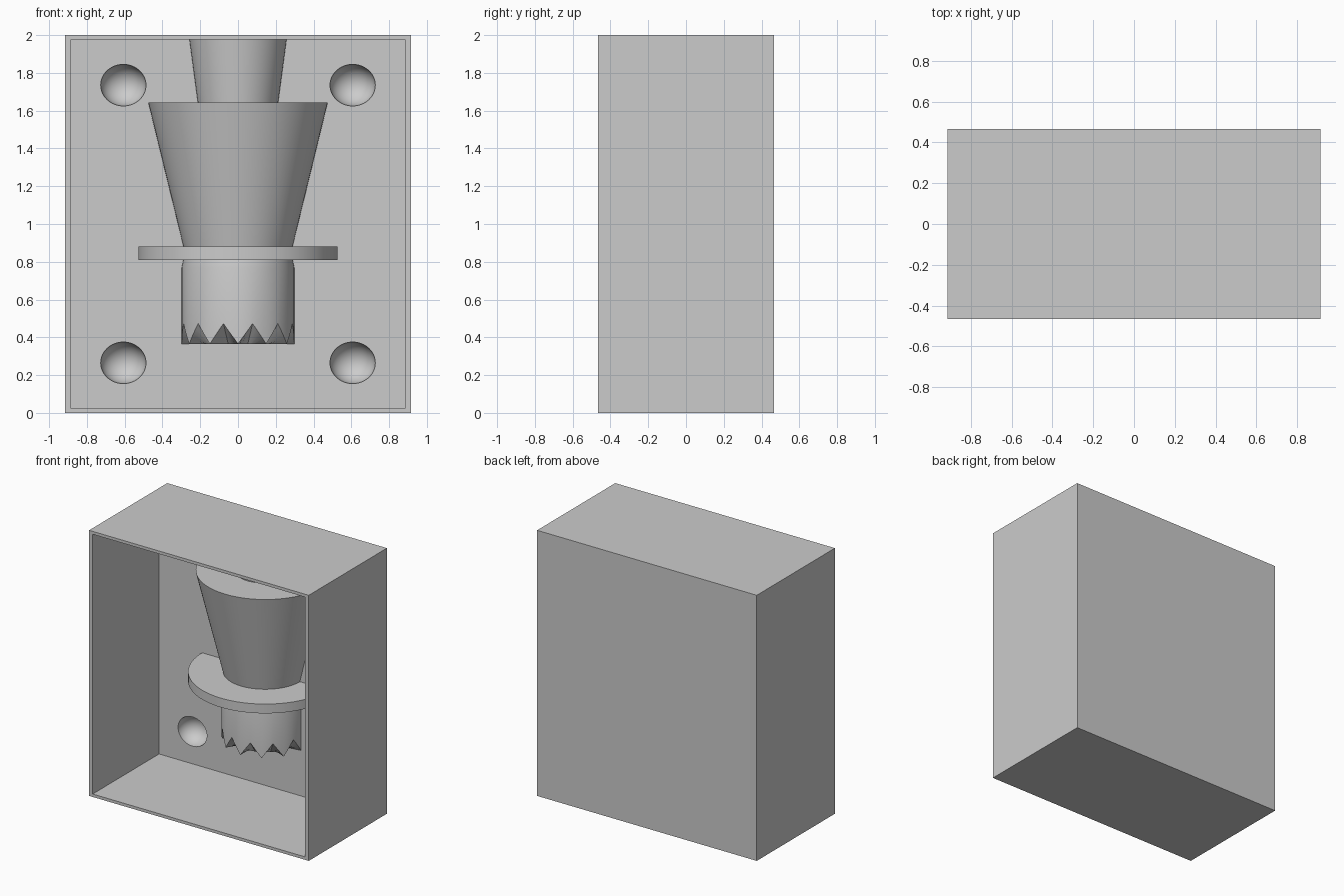
import bpy, bmesh, math
from mathutils import Matrix, Vector

if "Cube" in bpy.data.objects:
    bpy.data.objects.remove(bpy.data.objects["Cube"], do_unlink=True)

grey = bpy.data.materials.new("plain grey")
grey.use_nodes = True
grey.diffuse_color = (0.6, 0.6, 0.6, 1)
grey.node_tree.nodes["Principled BSDF"].inputs["Base Color"].default_value = (0.6, 0.6, 0.6, 1)

PLATE_Y = 0.325      # front surface of the back plate
WIDTH, DEPTH, HEIGHT = 1.83, 0.93, 2.0
SEGMENTS = 48        # steps along each half circle
TEETH = 6            # notches along the half circle


def make_object(name, bm):
    bmesh.ops.recalc_face_normals(bm, faces=bm.faces)
    mesh = bpy.data.meshes.new(name)
    bm.to_mesh(mesh)
    bm.free()
    obj = bpy.data.objects.new(name, mesh)
    bpy.context.collection.objects.link(obj)
    mesh.materials.append(grey)
    return obj


def smooth(obj):
    bpy.ops.object.select_all(action='DESELECT')
    obj.select_set(True)
    bpy.context.view_layer.objects.active = obj
    bpy.ops.object.shade_smooth_by_angle(angle=math.radians(25))


def box(name, low, high):
    low, high = Vector(low), Vector(high)
    bm = bmesh.new()
    bmesh.ops.create_cube(bm, size=1, matrix=Matrix.Translation((low + high) / 2)
                          @ Matrix.Diagonal((high - low).to_4d()))
    return make_object(name, bm)


def cut(obj, cutter):
    bpy.context.view_layer.objects.active = obj
    mod = obj.modifiers.new("cut", 'BOOLEAN')
    mod.operation, mod.solver, mod.object = 'DIFFERENCE', 'EXACT', cutter
    bpy.ops.object.modifier_apply(modifier=mod.name)
    bpy.data.objects.remove(cutter, do_unlink=True)


def half_turned(name, profile):
    """Half a turned solid; each profile entry is radius, height, notch depth."""
    bm = bmesh.new()
    rings = []
    for radius, z, notch in profile:
        ring = []
        for i in range(SEGMENTS + 1):
            a = math.pi * (1 + i / SEGMENTS)
            step = (i * TEETH / SEGMENTS) % 1
            rise = notch * (1 - abs(2 * step - 1))
            ring.append(bm.verts.new((radius * math.cos(a),
                                      PLATE_Y + radius * math.sin(a), z + rise)))
        rings.append(ring)
    for lower, upper in zip(rings, rings[1:]):
        for i in range(len(lower)):
            j = (i + 1) % len(lower)
            bm.faces.new((lower[i], lower[j], upper[j], upper[i]))
    bm.faces.new(rings[0])
    bm.faces.new(rings[-1])
    obj = make_object(name, bm)
    smooth(obj)
    return obj


# Open-fronted casing with a thick back plate
casing = box("casing", (-WIDTH / 2, -DEPTH / 2, 0), (WIDTH / 2, DEPTH / 2, HEIGHT))
cut(casing, box("cavity", (-0.885, -1, 0.022), (0.885, PLATE_Y, 1.978)))

# Round registration dimples in the four corners of the plate
for x in (-0.607, 0.607):
    for z in (0.265, 1.735):
        bm = bmesh.new()
        bmesh.ops.create_uvsphere(bm, u_segments=48, v_segments=24, radius=1,
                                  matrix=Matrix.Translation((x, PLATE_Y, z))
                                  @ Matrix.Diagonal((0.12, 0.115, 0.11, 1)))
        cut(casing, make_object("dimple", bm))
smooth(casing)

# Half-relief pattern on the plate, from bottom to top
half_turned("toothed_neck", [(0.2, 0.365, 0), (0.298, 0.365, 0.108),
                             (0.298, 0.77, 0), (0.288, 0.815, 0)])
half_turned("flange", [(0.527, 0.81, 0), (0.527, 0.88, 0)])
half_turned("tapered_cup", [(0.287, 0.875, 0), (0.475, 1.643, 0)])
half_turned("pouring_funnel", [(0.212, 1.64, 0), (0.258, 1.985, 0)])
